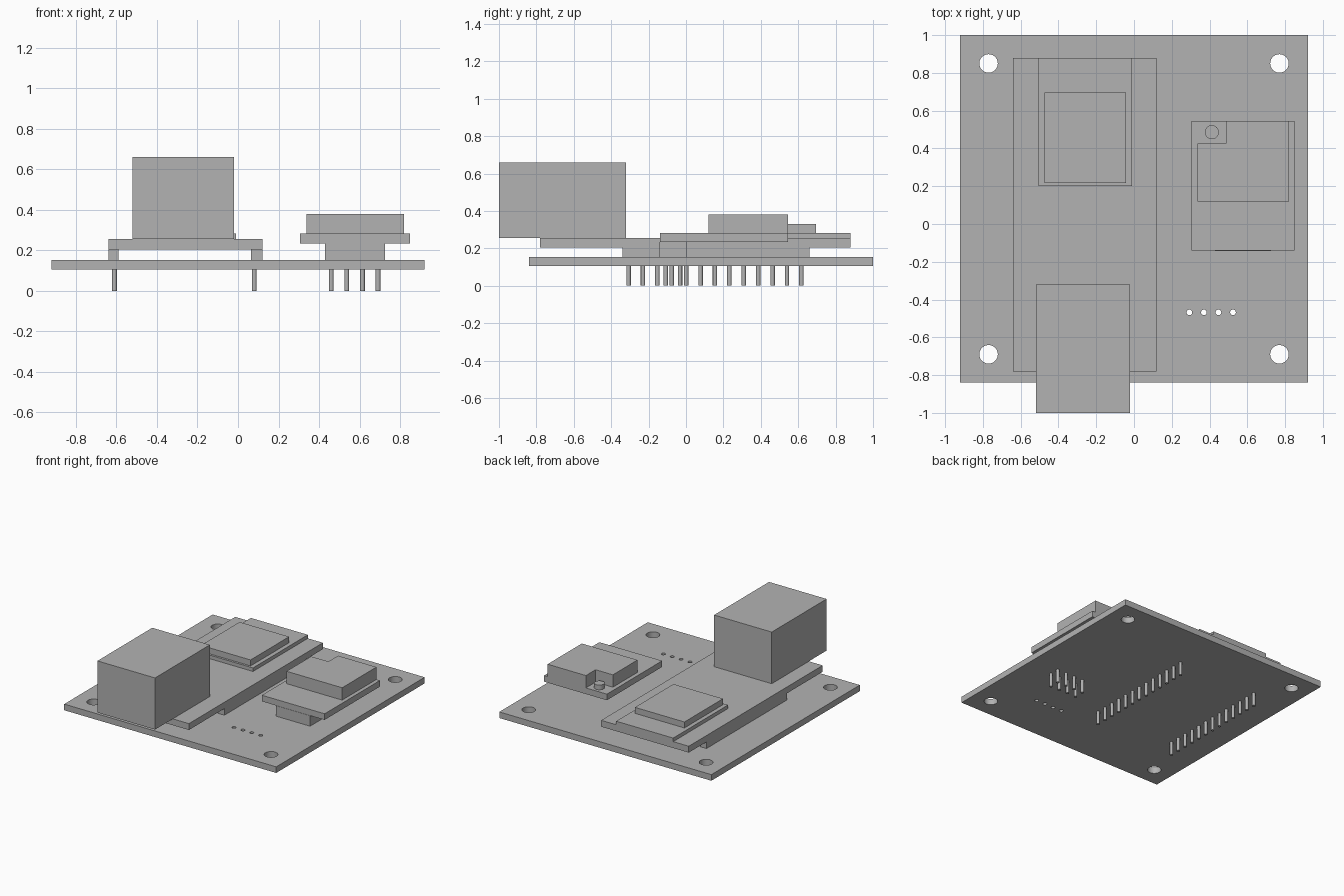
import bpy
import bmesh
from mathutils import Matrix

cube = bpy.data.objects.get("Cube")
if cube:
    bpy.data.objects.remove(cube, do_unlink=True)

GREY = (0.448, 0.448, 0.448, 1)
grey = bpy.data.materials.new("plain grey")
grey.use_nodes = True
grey.diffuse_color = GREY
grey.node_tree.nodes["Principled BSDF"].inputs["Base Color"].default_value = GREY


def finish(name, bm):
    bmesh.ops.recalc_face_normals(bm, faces=bm.faces)
    mesh = bpy.data.meshes.new(name)
    bm.to_mesh(mesh)
    bm.free()
    mesh.materials.append(grey)
    obj = bpy.data.objects.new(name, mesh)
    bpy.context.collection.objects.link(obj)
    return obj


def select(obj):
    bpy.ops.object.select_all(action="DESELECT")
    obj.select_set(True)
    bpy.context.view_layer.objects.active = obj


def prism(name, outline, z0, z1):
    """Extrude a flat outline from z0 up to z1."""
    bm = bmesh.new()
    face = bm.faces.new([bm.verts.new((x, y, z0)) for x, y in outline])
    top = bmesh.ops.extrude_face_region(bm, geom=[face])["geom"]
    verts = [v for v in top if isinstance(v, bmesh.types.BMVert)]
    bmesh.ops.translate(bm, verts=verts, vec=(0, 0, z1 - z0))
    return finish(name, bm)


def box(name, x0, x1, y0, y1, z0, z1):
    return prism(name, [(x0, y0), (x1, y0), (x1, y1), (x0, y1)], z0, z1)


def cylinders(name, places, z0, z1, sides=16):
    """One object holding upright cylinders at (x, y, radius)."""
    bm = bmesh.new()
    for x, y, r in places:
        bmesh.ops.create_cone(bm, cap_ends=True, segments=sides, radius1=r, radius2=r,
                              depth=z1 - z0, matrix=Matrix.Translation((x, y, (z0 + z1) / 2)))
    obj = finish(name, bm)
    select(obj)
    bpy.ops.object.shade_smooth_by_angle()
    return obj


# Layer heights
BOARD_Z, TOP_Z, MODULE_Z, DECK_Z, CHIP_Z = 0.105, 0.153, 0.205, 0.255, 0.283

# Base board with mounting holes and a row of small holes
board = box("base_board", -0.92, 0.92, -0.84, 1, BOARD_Z, TOP_Z)
holes = [(x, y, 0.049) for x in (-0.77, 0.77) for y in (-0.69, 0.85)]
holes += [(0.293 + 0.077 * i, -0.468, 0.015) for i in range(4)]
cutter = cylinders("hole_cutter", holes, 0, 0.3, 32)
cut = board.modifiers.new("holes", "BOOLEAN")
cut.operation = "DIFFERENCE"
cut.solver = "EXACT"
cut.object = cutter
select(board)
bpy.ops.object.modifier_apply(modifier=cut.name)
bpy.data.objects.remove(cutter, do_unlink=True)
select(board)
bpy.ops.object.shade_smooth_by_angle()

# Controller module on two pin headers
box("controller_board", -0.64, 0.12, -0.78, 0.88, MODULE_Z, DECK_Z)
for side, x0, x1, pin_x in (("right", -0.64, -0.59, -0.61), ("left", 0.065, 0.12, 0.08)):
    box(side + "_header", x0, x1, -0.34, 0.66, TOP_Z, MODULE_Z)
    cylinders(side + "_header_pins", [(pin_x, -0.307 + 0.077 * i, 0.012) for i in range(13)],
              0, BOARD_Z)
box("chip_carrier", -0.505, -0.01, 0.20, 0.88, DECK_Z, CHIP_Z)
box("chip_shield", -0.473, -0.043, 0.217, 0.695, CHIP_Z, 0.33)
box("port_block", -0.52, -0.02, -1, -0.32, DECK_Z, 0.66)

# Radio module on a socket
box("radio_socket", 0.43, 0.725, -0.142, 0.005, TOP_Z, 0.235)
cylinders("radio_socket_pins",
          [(0.46 + 0.077 * i, y, 0.012) for i in range(4) for y in (-0.108, -0.032)], 0, BOARD_Z)
box("radio_board", 0.305, 0.85, -0.14, 0.545, 0.235, CHIP_Z)
prism("radio_housing", [(0.337, 0.12), (0.82, 0.12), (0.82, 0.545), (0.487, 0.545),
                        (0.487, 0.425), (0.337, 0.425)], CHIP_Z, 0.38)
cylinders("round_connector", [(0.412, 0.486, 0.037)], CHIP_Z, 0.32, 32)
